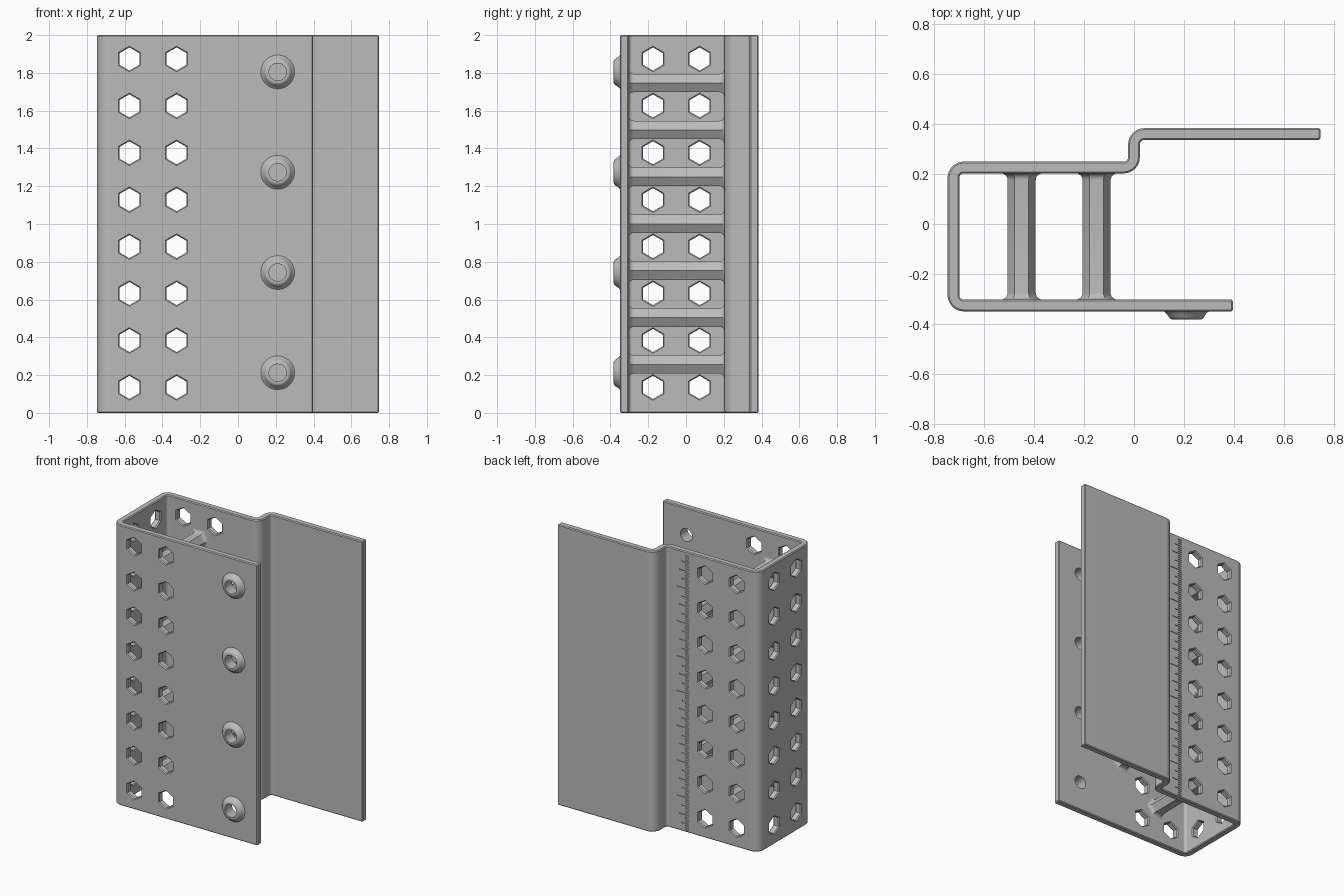
import bpy, bmesh
from math import sin, cos, pi, tau
from mathutils import Vector, Matrix

cube = bpy.data.objects.get("Cube")
if cube:
    bpy.data.objects.remove(cube, do_unlink=True)

GREY = (0.5, 0.5, 0.5, 1)
mat = bpy.data.materials.new("plain grey")
mat.use_nodes = True
mat.diffuse_color = GREY
mat.node_tree.nodes["Principled BSDF"].inputs["Base Color"].default_value = GREY

HEIGHT, THICK = 2.0, 0.047
FRONT, BACK, SIDE, FLANGE = -0.3265, 0.2265, -0.7235, 0.3605   # wall centre planes
HALF = THICK / 2
PITCH = 0.2484


def make_object(name, bm):
    bmesh.ops.recalc_face_normals(bm, faces=bm.faces)
    mesh = bpy.data.meshes.new(name)
    bm.to_mesh(mesh)
    bm.free()
    mesh.materials.append(mat)
    obj = bpy.data.objects.new(name, mesh)
    bpy.context.collection.objects.link(obj)
    return obj


def lathe(bm, axis, u, z, rings, sides, phase=0.0, closed=False):
    """Rings of (position, radius) along the x or y axis, centred on u and z."""
    loops = []
    for pos, r in rings:
        loop = []
        for i in range(sides):
            a = phase + tau * i / sides
            across, up = u + r * cos(a), z + r * sin(a)
            loop.append(bm.verts.new((across, pos, up) if axis == "y" else (pos, across, up)))
        loops.append(loop)
    pairs = list(zip(loops, loops[1:]))
    if closed:
        pairs.append((loops[-1], loops[0]))
    else:
        bm.faces.new(loops[0])
        bm.faces.new(loops[-1])
    for a, b in pairs:
        for i in range(sides):
            j = (i + 1) % sides
            bm.faces.new((a[i], a[j], b[j], b[i]))


def rounded_path(points, radius, steps=12):
    """Centre line with right-angle corners rounded; gives (point, normal)."""
    pts = [Vector(p) for p in points]
    side = lambda d: Vector((-d.y, d.x))
    out = [(pts[0], side((pts[1] - pts[0]).normalized()))]
    for a, p, b in zip(pts, pts[1:], pts[2:]):
        d1, d2 = (p - a).normalized(), (b - p).normalized()
        centre = p + (d2 - d1) * radius
        for i in range(steps + 1):
            t = i / steps * pi / 2
            d = d1 * cos(t) + d2 * sin(t)
            out.append((centre + (d1 * sin(t) - d2 * cos(t)) * radius, side(d)))
    out.append((pts[-1], side((pts[-1] - pts[-2]).normalized())))
    return out


# Folded bracket: one bent sheet, extruded upward
path = rounded_path([(0.397, FRONT), (SIDE, FRONT), (SIDE, BACK), (0, BACK),
                     (0, FLANGE), (0.747, FLANGE)], 0.042)
outline = [p + n * HALF for p, n in path] + [p - n * HALF for p, n in reversed(path)]
bm = bmesh.new()
base = bm.faces.new([bm.verts.new((p.x, p.y, 0)) for p in outline])
grown = bmesh.ops.extrude_face_region(bm, geom=[base])["geom"]
bmesh.ops.translate(bm, vec=(0, 0, HEIGHT),
                    verts=[v for v in grown if isinstance(v, bmesh.types.BMVert)])
bracket = make_object("folded_bracket", bm)

# Chamfered hexagonal holes in the front, back and side walls
bm = bmesh.new()
CH, HOLE = 0.007, 0.061


def hex_hole(axis, wall, u, z):
    a, b = wall - HALF, wall + HALF
    lathe(bm, axis, u, z, [(a - CH, HOLE + 2 * CH), (a + CH, HOLE),
                           (b - CH, HOLE), (b + CH, HOLE + 2 * CH)], 6, pi / 2)


for row in range(8):
    z = 0.135 + row * PITCH
    for x in (-0.575, -0.325):
        hex_hole("y", FRONT, x, z)
        hex_hole("y", BACK, x, z)
    for y in (-0.175, 0.072):
        hex_hole("x", SIDE, y, z)

# Round screw holes through the front wall
BOSS_X, BORE = 0.21, 0.046
boss_heights = [0.212 + 0.531 * i for i in range(4)]
for z in boss_heights:
    lathe(bm, "y", BOSS_X, z, [(FRONT - 0.05, BORE), (FRONT + 0.05, BORE)], 32)

# Engraved ruler marks on the outside of the back wall
for i in range(1, 128):
    length = 0.095 if i % 16 == 0 else 0.075 if i % 8 == 0 else 0.055 if i % 4 == 0 else 0.03
    size = Matrix.Diagonal((length, 0.02, 0.006, 1))
    place = Matrix.Translation((-0.2 + length / 2, BACK + HALF + 0.005, i * PITCH / 16))
    bmesh.ops.create_cube(bm, size=1, matrix=place @ size)
cutter = make_object("hole_cutter", bm)
cutter.hide_render = True

# Soften the sheet edges, then cut
bevel = bracket.modifiers.new("edge", "BEVEL")
bevel.width, bevel.segments = 0.006, 1
bevel.limit_method, bevel.angle_limit = "ANGLE", pi / 3
cut = bracket.modifiers.new("holes", "BOOLEAN")
cut.operation, cut.solver, cut.object = "DIFFERENCE", "EXACT", cutter
graph = bpy.context.evaluated_depsgraph_get()
mesh = bpy.data.meshes.new_from_object(bracket.evaluated_get(graph))
bracket.modifiers.clear()
bracket.data = mesh
bpy.data.objects.remove(cutter, do_unlink=True)

# Flared ring bosses around the screw holes
outer = FRONT - HALF
parts = [bracket]
for i, z in enumerate(boss_heights):
    bm = bmesh.new()
    rings = [(outer + 0.002, BORE), (outer + 0.002, 0.092), (outer - 0.003, 0.086),
             (outer - 0.010, 0.079), (outer - 0.018, 0.074), (outer - 0.026, 0.068),
             (outer - 0.031, 0.062), (outer - 0.033, 0.056), (outer - 0.033, BORE)]
    lathe(bm, "y", BOSS_X, z, rings, 32, closed=True)
    parts.append(make_object(f"screw_boss_{i + 1}", bm))

# Staggered hexagonal cross bars with filleted ends
BAR, FILLET = 0.056, 0.028
y0, y1 = FRONT + HALF, BACK - HALF
flare = [(FILLET * (1 - cos(t)), BAR + FILLET * (1 - sin(t)))
         for t in [k / 6 * pi / 2 for k in range(7)]]
for i in range(7):
    bm = bmesh.new()
    rings = [(y0 - 0.004, BAR + FILLET)] + [(y0 + d, r) for d, r in flare]
    rings += [(y1 - d, r) for d, r in reversed(flare)] + [(y1 + 0.004, BAR + FILLET)]
    lathe(bm, "y", -0.15 if i % 2 else -0.45, 0.256 + i * PITCH, rings, 6)
    parts.append(make_object(f"cross_bar_{i + 1}", bm))

# Smooth shading on bends and fillets
bpy.ops.object.select_all(action="DESELECT")
for obj in parts:
    obj.select_set(True)
bpy.context.view_layer.objects.active = bracket
bpy.ops.object.shade_smooth_by_angle(angle=pi / 6)
weighted = bracket.modifiers.new("even_shading", "WEIGHTED_NORMAL")
weighted.keep_sharp = True
